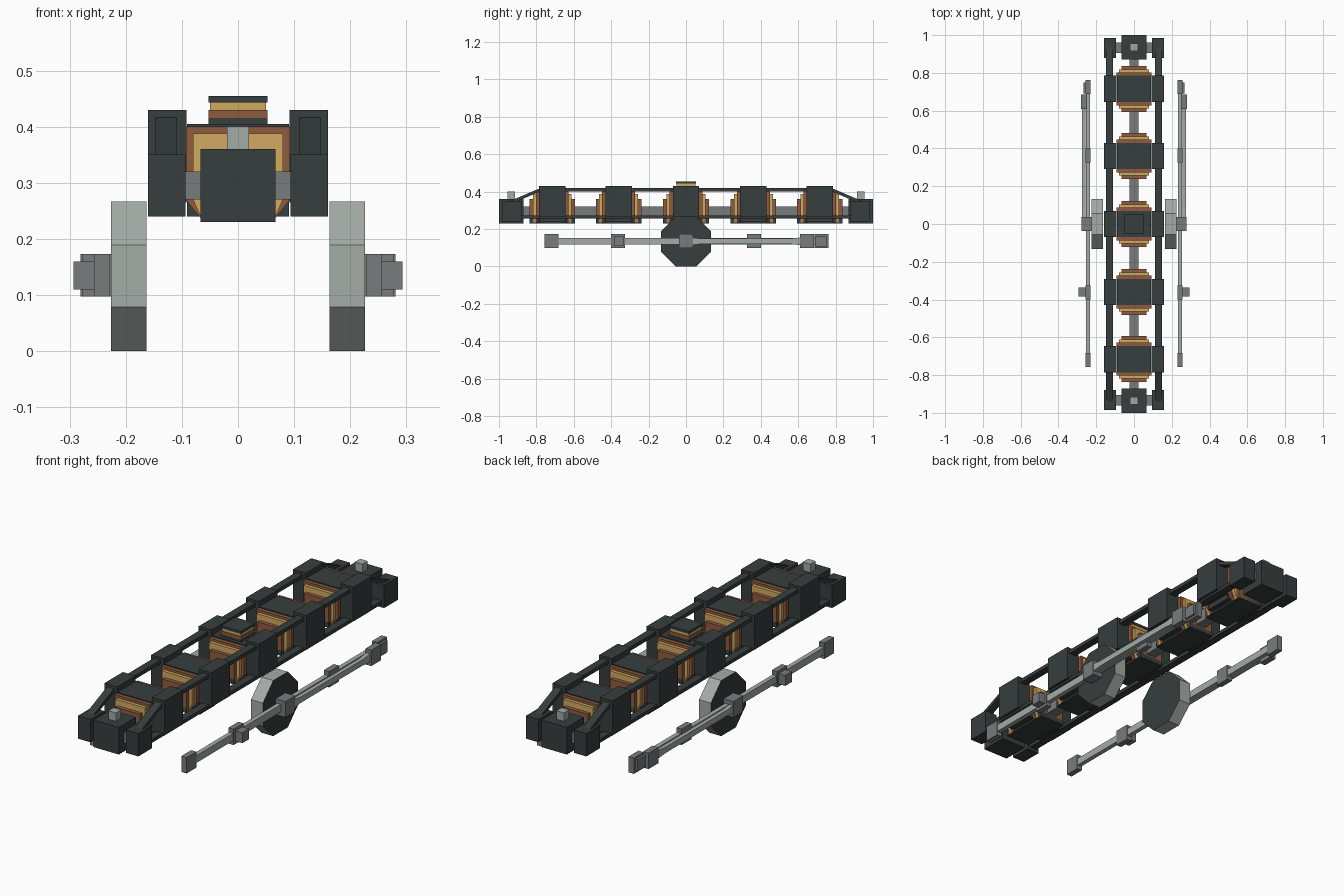
import bpy, bmesh, math

if "Cube" in bpy.data.objects:
    bpy.data.objects.remove(bpy.data.objects["Cube"])


def material(name, rgb):
    m = bpy.data.materials.new(name)
    m.diffuse_color = (*rgb, 1)
    m.use_nodes = True
    m.node_tree.nodes["Principled BSDF"].inputs["Base Color"].default_value = m.diffuse_color
    return m


DARK = material("dark_iron", (0.038, 0.047, 0.047))
COPPER = material("copper", (0.27, 0.105, 0.05))
BRASS = material("brass", (0.65, 0.40, 0.12))
LIGHT = material("light_steel", (0.37, 0.41, 0.38))
GREY = material("mid_steel", (0.19, 0.20, 0.205))


def finish(name, bm, *mats):
    bmesh.ops.recalc_face_normals(bm, faces=bm.faces)
    me = bpy.data.meshes.new(name)
    bm.to_mesh(me)
    bm.free()
    for m in mats:
        me.materials.append(m)
    ob = bpy.data.objects.new(name, me)
    bpy.context.collection.objects.link(ob)
    return ob


def box(name, x, y, z, mat):
    """Box from (min, max) pairs."""
    bm = bmesh.new()
    bmesh.ops.create_cube(bm, size=1)
    for v in bm.verts:
        v.co = [r[0] if c < 0 else r[1] for c, r in zip(v.co, (x, y, z))]
    return finish(name, bm, mat)


def prism(name, points, axis, lo, hi, *mats):
    """Extrude a 2D outline along x (points are y, z) or y (points are x, z)."""
    bm = bmesh.new()
    def place(p, t):
        return (t, p[0], p[1]) if axis == "x" else (p[0], t, p[1])
    vs = [bm.verts.new(place(p, lo)) for p in points]
    face = bm.faces.new(vs)
    ext = bmesh.ops.extrude_face_region(bm, geom=[face])
    d = (hi - lo, 0, 0) if axis == "x" else (0, hi - lo, 0)
    bmesh.ops.translate(bm, vec=d, verts=[g for g in ext["geom"] if isinstance(g, bmesh.types.BMVert)])
    return finish(name, bm, *mats)


def span(a, b, s):
    """Range mirrored by the sign s."""
    return tuple(sorted((a * s, b * s)))


# Central spine
box("spine", (-0.025, 0.025), (-0.9, 0.9), (0.26, 0.32), GREY)

# Five coil units along the spine
for cy in (-0.715, -0.36, 0, 0.36, 0.715):
    box("coil_core", (-0.091, 0.091), (cy - 0.07, cy + 0.07), (0.24, 0.405), DARK)
    box("coil_base", (-0.065, 0.065), (cy - 0.122, cy + 0.122), (0.23, 0.255), DARK)
    for s in (-1, 1):
        box("side_housing", span(0.092, 0.16, s), (cy - 0.07, cy + 0.07), (0.265, 0.43), DARK)
        # Stepped copper and brass windings at each end
        for w, top, a, b, mat in ((0.093, 0.40, 0.068, 0.088, COPPER),
                                  (0.08, 0.388, 0.088, 0.104, BRASS),
                                  (0.065, 0.36, 0.104, 0.122, COPPER)):
            low = min(w, 0.065)
            outline = [(-low, 0.235), (low, 0.235), (w, 0.27), (w, top), (-w, top), (-w, 0.27)]
            y0, y1 = span(a, b, s)
            prism("winding", outline, "y", cy + y0, cy + y1, mat)

# Stacked cap on the middle unit
for z0, z1, mat, w in ((0.40, 0.415, DARK, 0.053), (0.415, 0.430, COPPER, 0.053),
                       (0.430, 0.443, BRASS, 0.050), (0.443, 0.455, DARK, 0.053)):
    box("top_cap", (-w, w), (-w, w), (z0, z1), mat)

# End blocks with studs and side buffers
for e in (-1, 1):
    box("end_block", (-0.067, 0.067), span(0.87, 1.0, e), (0.23, 0.36), DARK)
    box("end_stud", (-0.02, 0.02), span(0.915, 0.955, e), (0.36, 0.40), LIGHT)
    box("end_crossbar", (-0.11, 0.11), span(0.905, 0.96, e), (0.27, 0.32), GREY)
    for s in (-1, 1):
        box("end_buffer", span(0.094, 0.16, s), span(0.88, 0.985, e), (0.24, 0.35), DARK)

for s in (-1, 1):
    # Upper rail sloping down at both ends, and straight lower rail
    rail = [(-0.94, 0.332), (-0.78, 0.40), (0.78, 0.40), (0.94, 0.332),
            (0.94, 0.35), (0.78, 0.418), (-0.78, 0.418), (-0.94, 0.35)]
    prism("upper_rail", rail, "x", *span(0.11, 0.147, s), DARK)
    box("lower_rail", span(0.11, 0.147, s), (-0.93, 0.93), (0.255, 0.272), DARK)

    # Eight-sided wheel: light rim, dark faces
    r = 0.1335 / math.cos(math.pi / 8)
    ring = [(r * math.cos(math.radians(22.5 + 45 * i)),
             0.1335 + r * math.sin(math.radians(22.5 + 45 * i))) for i in range(8)]
    wheel = prism("wheel", ring, "x", *span(0.163, 0.226, s), LIGHT, DARK)
    for p in wheel.data.polygons:
        p.material_index = 1 if abs(p.normal.x) > 0.9 else 0

    # Long coupling rod with joint blocks
    box("coupling_rod", span(0.232, 0.254, s), (-0.74, 0.74), (0.117, 0.152), LIGHT)
    for y in (-0.72, 0.725):
        box("rod_end", span(0.229, 0.257, s), (y - 0.037, y + 0.037), (0.097, 0.173), GREY)
    box("crank_joint", span(0.224, 0.278, s), (-0.037, 0.037), (0.097, 0.173), GREY)
    box("rod_joint", span(0.229, 0.257, s), (-0.40, -0.325), (0.097, 0.173), GREY)
    box("joint_pin", span(0.25, 0.293, s), (-0.385, -0.335), (0.11, 0.16), GREY)
    box("rod_joint", span(0.229, 0.257, s), (0.325, 0.40), (0.097, 0.173), GREY)

    # Drive rod on the outside, widening at its ends
    drive = [(0, 0.11), (0.08, 0.12), (0.55, 0.12), (0.65, 0.11),
             (0.65, 0.158), (0.55, 0.148), (0.08, 0.148), (0, 0.158)]
    prism("drive_rod", drive, "x", *span(0.256, 0.275, s), LIGHT)
    box("drive_joint", span(0.25, 0.281, s), (0.61, 0.685), (0.097, 0.173), GREY)
    box("drive_pin", span(0.25, 0.268, s), (0.69, 0.75), (0.107, 0.163), GREY)
